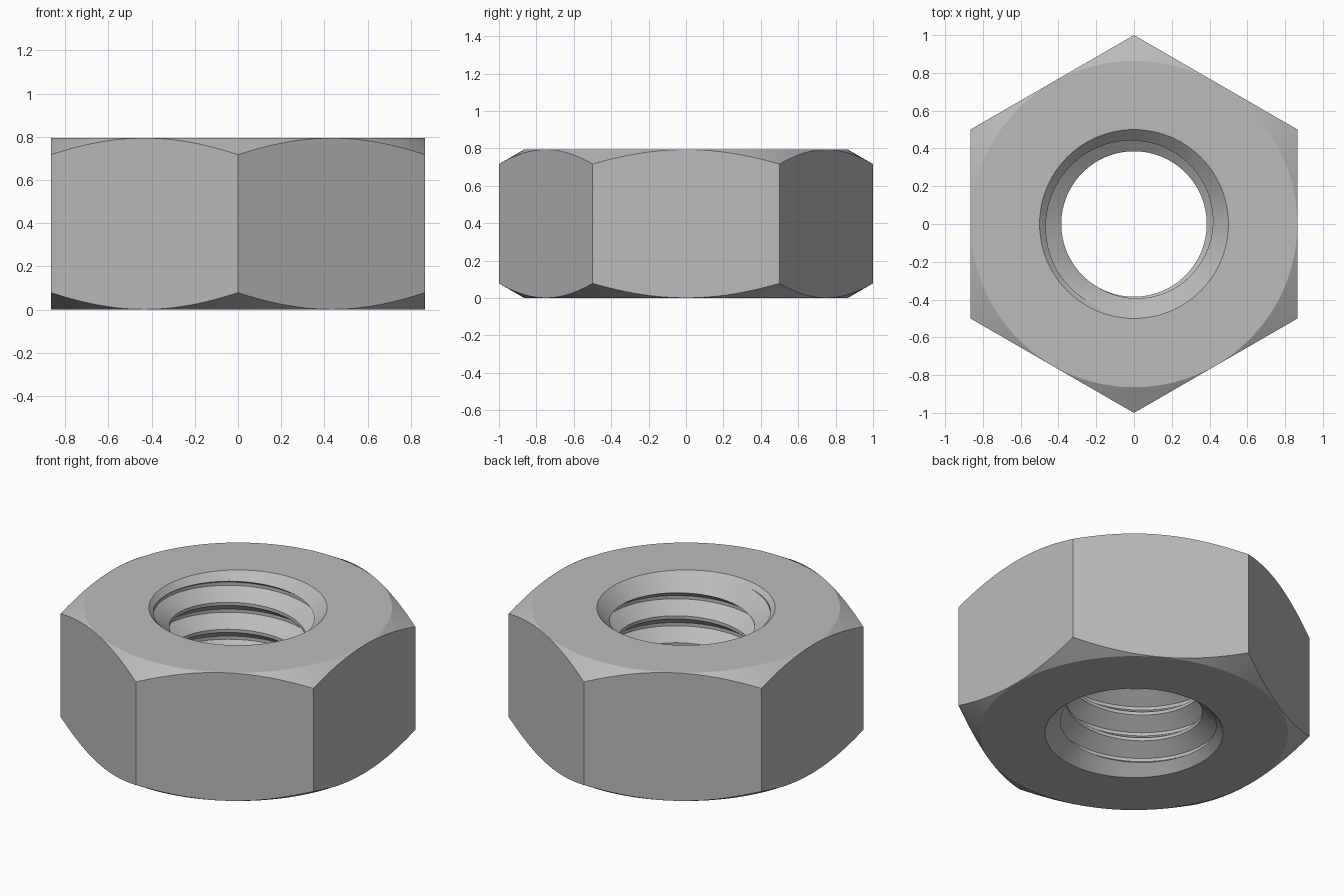
import bpy, bmesh, math

if "Cube" in bpy.data.objects:
    bpy.data.objects.remove(bpy.data.objects["Cube"], do_unlink=True)

H = 0.795            # nut height
FLAT = math.sqrt(3) / 2
SEG = 96             # segments around the axis
MINOR, MAJOR, PITCH = 0.385, 0.475, 0.167

steel = bpy.data.materials.new("grey steel")
steel.use_nodes = True
colour = (0.5, 0.5, 0.5, 1)
steel.diffuse_color = colour
steel.node_tree.nodes["Principled BSDF"].inputs["Base Color"].default_value = colour


def make_object(name, bm):
    bmesh.ops.recalc_face_normals(bm, faces=bm.faces)
    mesh = bpy.data.meshes.new(name)
    bm.to_mesh(mesh)
    bm.free()
    mesh.materials.append(steel)
    obj = bpy.data.objects.new(name, mesh)
    bpy.context.collection.objects.link(obj)
    return obj


def lathe(name, profile, sides, start=0.0):
    """Closed solid turned from (radius, height) points, with flat ends."""
    bm = bmesh.new()
    rings = []
    for r, z in profile:
        angles = [start + math.tau * i / sides for i in range(sides)]
        rings.append([bm.verts.new((r * math.cos(a), r * math.sin(a), z)) for a in angles])
    for low, high in zip(rings, rings[1:]):
        for i in range(sides):
            j = (i + 1) % sides
            bm.faces.new((low[i], low[j], high[j], high[i]))
    bm.faces.new(rings[0][::-1])
    bm.faces.new(rings[-1])
    return make_object(name, bm)


def thread_plug(name, start, turns):
    """Right-handed screw whose shape is the threaded hole."""
    # radius and height over one pitch: nut crest, groove, nut crest
    section = [(MINOR, 0), (MINOR, 0.12), (MAJOR, 0.5), (MAJOR, 0.62)]
    step = len(section)
    rows = step * turns
    bm = bmesh.new()
    grid = []
    for k in range(rows + step + 1):
        r, part = section[k % step]
        row = []
        for j in range(SEG):
            a = math.tau * j / SEG
            z = start + PITCH * (k // step + part + j / SEG)
            row.append(bm.verts.new((r * math.cos(a), r * math.sin(a), z)))
        grid.append(row)
    for k in range(rows):
        for j in range(SEG):
            if j < SEG - 1:
                quad = (grid[k][j], grid[k][j + 1], grid[k + 1][j + 1], grid[k + 1][j])
            else:
                quad = (grid[k][j], grid[k + step][0], grid[k + step + 1][0], grid[k + 1][j])
            bm.faces.new(quad)
    # close both ends with fans
    middle = start + PITCH * turns / 2
    bottom = bm.verts.new((0, 0, start))
    top = bm.verts.new((0, 0, start + PITCH * (turns + 1)))
    for edge in [e for e in bm.edges if e.is_boundary]:
        tip = bottom if edge.verts[0].co.z < middle else top
        bm.faces.new((edge.verts[0], edge.verts[1], tip))
    bmesh.ops.delete(bm, geom=[v for v in bm.verts if not v.link_faces], context='VERTS')
    return make_object(name, bm)


def boolean(target, tool, operation):
    mod = target.modifiers.new("cut", 'BOOLEAN')
    mod.operation = operation
    mod.solver = 'EXACT'
    mod.object = tool
    bpy.context.view_layer.objects.active = target
    bpy.ops.object.modifier_apply(modifier=mod.name)
    bpy.data.objects.remove(tool, do_unlink=True)


# hexagonal body with corners pointing front and back
nut = lathe("hex_nut", [(1, -0.1), (1, H + 0.1)], 6, math.pi / 2)

# conical chamfers on the corners, top and bottom
slope = math.tan(math.radians(30))
rim, wide = FLAT - 0.002, 1.03
drop = (wide - rim) * slope
chamfer = lathe("chamfer_envelope",
                [(rim, 0), (wide, drop), (wide, H - drop), (rim, H)], SEG * 2)
boolean(nut, chamfer, 'INTERSECT')

# threaded hole: the groove's upper flank meets the top at the back left
phase = H + 0.003 - PITCH * (0.375 + 1)
plug = thread_plug("thread_plug", phase + PITCH * (1 - 1.0) - PITCH * 6, 10)
boolean(nut, plug, 'DIFFERENCE')

# countersinks at both mouths of the hole
mouth, reach = 0.5, 0.2
for name, face, sign in (("top_countersink", H, -1), ("bottom_countersink", 0, 1)):
    points = [(mouth - reach, face + sign * reach), (mouth + 0.05, face - sign * 0.05)]
    boolean(nut, lathe(name, points, SEG), 'DIFFERENCE')

# crisp machined edges, smooth turned surfaces
bpy.ops.object.select_all(action='DESELECT')
nut.select_set(True)
bpy.context.view_layer.objects.active = nut
bpy.ops.object.shade_smooth_by_angle(angle=math.radians(25))
